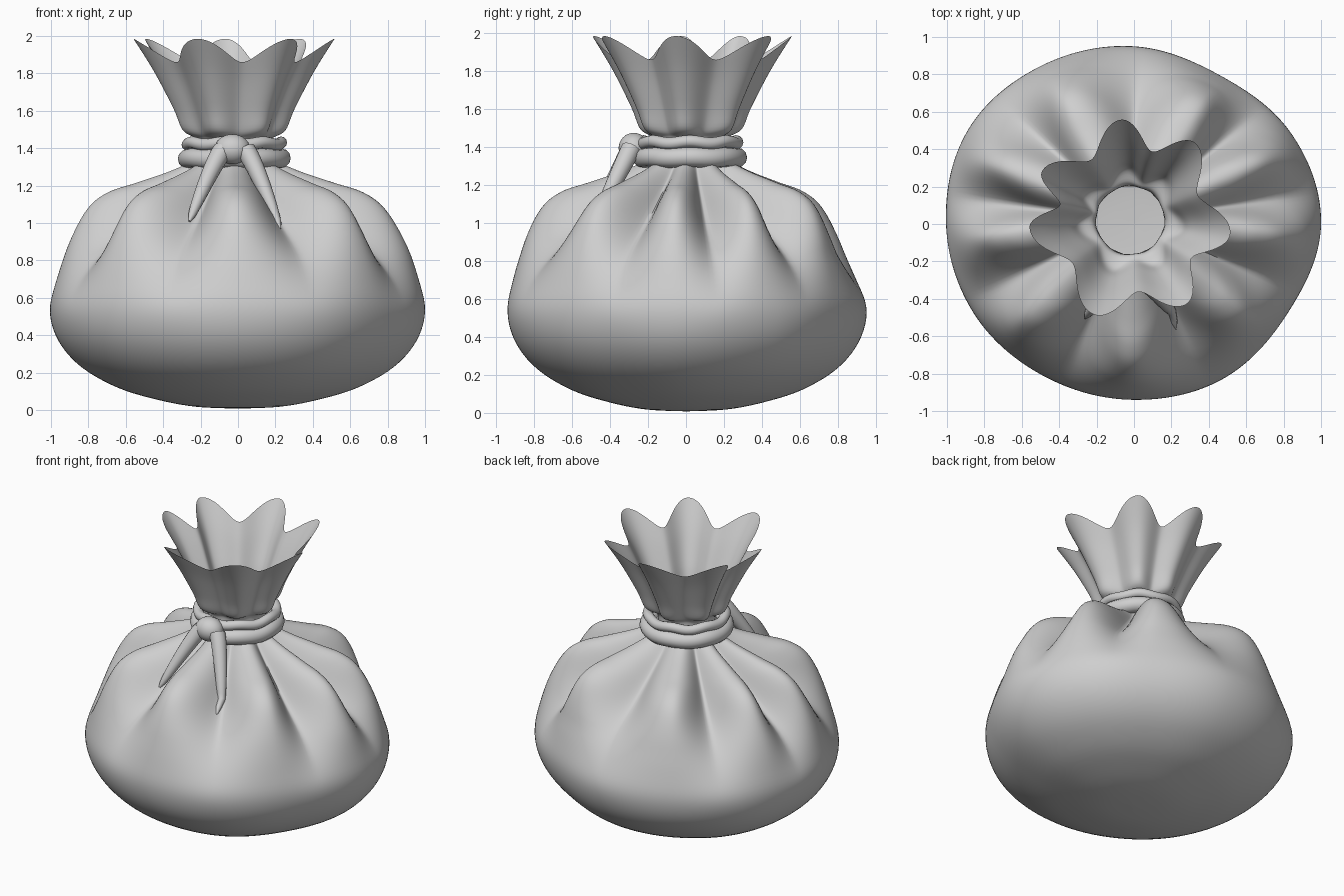
import bpy, bmesh, math
from mathutils import Vector
from mathutils.bvhtree import BVHTree

if "Cube" in bpy.data.objects:
    bpy.data.objects.remove(bpy.data.objects["Cube"])

NECK = Vector((-0.02, 0.02, 0))
COLS = 240

grey = bpy.data.materials.new("grey cloth")
grey.diffuse_color = (0.62, 0.62, 0.62, 1)
grey.use_nodes = True
grey.node_tree.nodes["Principled BSDF"].inputs["Base Color"].default_value = grey.diffuse_color


def catmull(a, b, c, d, t):
    return 0.5 * (2 * b + (c - a) * t + (2 * a - 5 * b + 4 * c - d) * t * t
                  + (3 * b - a - 3 * c + d) * t ** 3)


def smooth_rows(rows, steps):
    """Subdivide a list of profile rows with a smooth spline."""
    out, n = [], len(rows)
    for i in range(n - 1):
        quad = [rows[max(0, min(n - 1, i + k))] for k in (-1, 0, 1, 2)]
        for s in range(steps):
            out.append([catmull(*v, s / steps) for v in zip(*quad)])
    return out + [list(rows[-1])]


def ridge_weight(deg, ridges, power):
    """1 on a fold ridge, 0 in the valley between two ridges."""
    ang = sorted(r % 360 for r in ridges)
    ang = [ang[-1] - 360] + ang + [ang[0] + 360]
    for a, b in zip(ang, ang[1:]):
        if a <= deg <= b:
            c = 0.5 + 0.5 * math.cos(2 * math.pi * (deg - a) / (b - a))
            return c ** power
    return 0


# Uneven floor outline of the sack, one radius factor every 30 degrees
OUTLINE = [1.0, 0.97, 0.918, 0.95, 0.98, 1.02, 1.005, 0.98, 0.945, 0.94, 0.955, 0.95]


def outline(deg):
    i, t = divmod(deg / 30, 1)
    return catmull(*[OUTLINE[(int(i) + k) % 12] for k in (-1, 0, 1, 2)], t) / 0.985


def finish(obj, name, angle=75):
    obj.name = name
    obj.data.materials.clear()
    obj.data.materials.append(grey)
    bpy.ops.object.select_all(action='DESELECT')
    obj.select_set(True)
    bpy.context.view_layer.objects.active = obj
    bpy.ops.object.shade_smooth_by_angle(angle=math.radians(angle))
    return obj


def pleated(name, rows, ridges, power, uneven):
    """Revolve a ridge profile and a valley profile, blended around the axis."""
    bm = bmesh.new()
    grid = []
    for rr, rz, vr, vz in smooth_rows(rows, 5):
        ring = []
        for j in range(COLS):
            deg = 360 * j / COLS
            w = ridge_weight(deg, ridges, power)
            r, z = vr + (rr - vr) * w, vz + (rz - vz) * w
            k = min(1, max(0, (1.34 - z) / 0.5)) if uneven else 0
            r *= 1 + (outline(deg) - 1) * k
            a = math.radians(deg)
            ring.append(bm.verts.new(NECK * (1 - k) + Vector((r * math.cos(a), r * math.sin(a), z))))
        grid.append(ring)
    for lo, hi in zip(grid, grid[1:]):
        for j in range(COLS):
            n = (j + 1) % COLS
            bm.faces.new((lo[j], lo[n], hi[n], hi[j]))
    bmesh.ops.remove_doubles(bm, verts=bm.verts, dist=0.0001)
    me = bpy.data.meshes.new(name)
    bm.to_mesh(me)
    bm.free()
    obj = bpy.data.objects.new(name, me)
    bpy.context.collection.objects.link(obj)
    return finish(obj, name)


def tube(name, points, radii, cyclic=False):
    cu = bpy.data.curves.new(name, 'CURVE')
    cu.dimensions = '3D'
    cu.bevel_depth = 1
    cu.bevel_resolution = 4
    cu.use_fill_caps = not cyclic
    sp = cu.splines.new('POLY')
    sp.points.add(len(points) - 1)
    for p, co, r in zip(sp.points, points, radii):
        p.co = (*co, 1)
        p.radius = r
    sp.use_cyclic_u = cyclic
    obj = bpy.data.objects.new(name, cu)
    bpy.context.collection.objects.link(obj)
    bpy.ops.object.select_all(action='DESELECT')
    obj.select_set(True)
    bpy.context.view_layer.objects.active = obj
    bpy.ops.object.convert(target='MESH')
    return finish(bpy.context.view_layer.objects.active, name)


# Sack body: (ridge radius, ridge z, valley radius, valley z)
body_rows = [
    (0, 0.008, 0, 0.008), (0.22, 0.018, 0.22, 0.018), (0.42, 0.055, 0.42, 0.055),
    (0.63, 0.12, 0.63, 0.12), (0.82, 0.23, 0.82, 0.23), (0.94, 0.37, 0.94, 0.37),
    (0.985, 0.53, 0.985, 0.53), (0.955, 0.70, 0.935, 0.67), (0.885, 0.91, 0.80, 0.83),
    (0.79, 1.08, 0.59, 0.98), (0.68, 1.165, 0.46, 1.08), (0.53, 1.215, 0.35, 1.17),
    (0.34, 1.28, 0.25, 1.26), (0.22, 1.34, 0.19, 1.34), (0.185, 1.40, 0.18, 1.40)]
body = pleated("sack_body", body_rows,
               [118, 60, 25, -5, -40, -90, -137, -174, 157], 0.75, True)

# Flared crown above the tie, pinched where the rope runs
crown_rows = [
    (0.185, 1.40, 0.18, 1.40), (0.20, 1.45, 0.185, 1.45), (0.275, 1.495, 0.22, 1.49),
    (0.325, 1.61, 0.265, 1.60), (0.43, 1.81, 0.33, 1.75), (0.54, 1.985, 0.385, 1.86)]
pleated("sack_crown", crown_rows, [95, 50, -8, -56, -111, -176, 151], 0.95, False)


# Two rope turns round the neck
def rope(name, radius, thick, z, wave):
    n = 96
    pts = []
    for i in range(n):
        a = 2 * math.pi * i / n
        pts.append(NECK + Vector((radius * math.cos(a), radius * math.sin(a),
                                  z + wave * math.cos(7 * a))))
    tube(name, pts, [thick] * n, True)


rope("lower_rope", 0.25, 0.052, 1.345, 0.002)
rope("upper_rope", 0.25, 0.032, 1.425, 0.006)

# Knot
bpy.ops.mesh.primitive_uv_sphere_add(segments=32, ring_count=16, location=(-0.03, -0.275, 1.395))
knot = bpy.context.object
knot.scale = (0.095, 0.08, 0.08)
finish(knot, "knot")

# Rope tails lying on the cloth
tree = BVHTree.FromPolygons([v.co for v in body.data.vertices],
                            [p.vertices[:] for p in body.data.polygons])


def tail(name, x0, x1, z1):
    pts, radii, n = [], [], 14
    for i in range(n):
        t = i / (n - 1)
        x = x0 + (x1 - x0) * t ** 0.85
        z = 1.39 + (z1 - 1.39) * t
        hit = tree.ray_cast(Vector((x, -2, z)), Vector((0, 1, 0)))[0]
        y = -0.29 - 0.21 * t
        if hit:
            y = max(min(y, hit.y - 0.005), y - 0.06)
        pts.append(Vector((x, y, z)))
        radii.append(0.048 * (1 - t) ** 0.5 + 0.006)
    tube(name, pts, radii)


tail("left_rope_tail", -0.08, -0.26, 1.01)
tail("right_rope_tail", 0.04, 0.225, 0.97)
